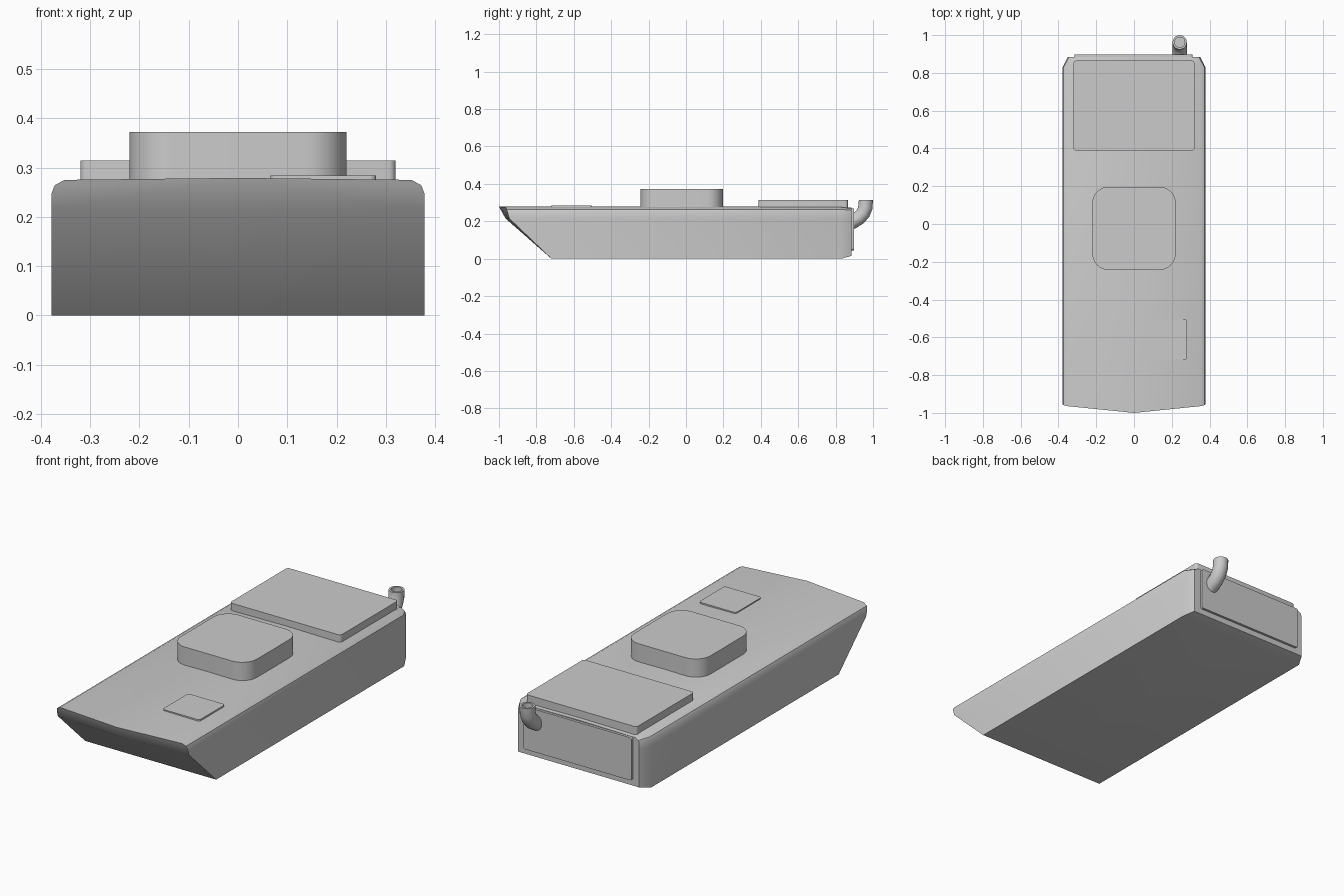
import bpy, bmesh, math
from mathutils import Vector

cube = bpy.data.objects.get("Cube")
if cube:
    bpy.data.objects.remove(cube)

grey = bpy.data.materials.new("plain grey")
grey.use_nodes = True
grey.diffuse_color = (0.6, 0.6, 0.6, 1)
grey.node_tree.nodes["Principled BSDF"].inputs["Base Color"].default_value = (0.6, 0.6, 0.6, 1)


def finish(name, bm, angle=30):
    bmesh.ops.recalc_face_normals(bm, faces=bm.faces)
    mesh = bpy.data.meshes.new(name)
    bm.to_mesh(mesh)
    bm.free()
    mesh.materials.append(grey)
    ob = bpy.data.objects.new(name, mesh)
    bpy.context.collection.objects.link(ob)
    bpy.ops.object.select_all(action="DESELECT")
    ob.select_set(True)
    bpy.context.view_layer.objects.active = ob
    bpy.ops.object.shade_smooth_by_angle(angle=math.radians(angle))
    return ob


def rounded_box(name, low, high, radius, axis, segments=4):
    """Box whose edges running along the given axis are rounded."""
    low, high = Vector(low), Vector(high)
    bm = bmesh.new()
    bmesh.ops.create_cube(bm, size=1)
    for v in bm.verts:
        v.co = (low + high) / 2 + v.co * (high - low)
    edges = [e for e in bm.edges
             if abs((e.verts[0].co - e.verts[1].co).normalized()[axis]) > 0.9]
    bmesh.ops.bevel(bm, geom=edges, offset=radius, segments=segments,
                    profile=0.5, affect="EDGES")
    return finish(name, bm)


# Hull: one half section carried through three stations, then mirrored
section = [(0, 0), (0.378, 0), (0.378, 0.215), (0.378, 0.248),
           (0.372, 0.264), (0.352, 0.275), (0, 0.279)]


def bow(x, z):
    """Raked bow, pointed slightly along the centre line."""
    vee = 1 - x / 0.378
    if z <= 0.215:
        return -0.72 - z / 0.215 * (0.225 + 0.02 * vee)
    return -0.945 - 0.02 * vee - (z - 0.215) / 0.064 * (0.018 + 0.017 * vee)


bm = bmesh.new()
rows = [
    [bm.verts.new((x, bow(x, z), z)) for x, z in section],
    [bm.verts.new((x, 0.83, z)) for x, z in section],
    [bm.verts.new((x * 0.925, 0.885, max(0.015, z - 0.006))) for x, z in section],
]
for a, b in zip(rows, rows[1:]):
    for i in range(len(section) - 1):
        bm.faces.new((a[i], a[i + 1], b[i + 1], b[i]))
bm.faces.new(rows[-1])
nose = bm.verts.new((0, bow(0, 0.215), 0.215))
front = rows[0]
bm.faces.new((front[0], front[1], front[2], nose))
bm.faces.new([nose] + front[2:])
bmesh.ops.mirror(bm, geom=bm.verts[:] + bm.edges[:] + bm.faces[:],
                 axis="X", merge_dist=0.0001)
bmesh.ops.remove_doubles(bm, verts=bm.verts, dist=0.0001)
finish("hull", bm, 32)

# Deck fittings and rear plate
rounded_box("turret_base", (-0.22, -0.243, 0.26), (0.22, 0.197, 0.372), 0.085, 2, 8)
rounded_box("engine_cover", (-0.32, 0.388, 0.26), (0.32, 0.865, 0.314), 0.015, 2)
rounded_box("driver_hatch", (0.066, -0.718, 0.26), (0.28, -0.505, 0.284), 0.012, 2)
rounded_box("rear_plate", (-0.315, 0.87, 0.045), (0.31, 0.898, 0.268), 0.012, 1)

# Exhaust: bent tube with a hollow mouth, swept along a short path
path = [(0.865, 0.185), (0.895, 0.2), (0.925, 0.218), (0.947, 0.243),
        (0.959, 0.272), (0.962, 0.314)]
sides = 20
bm = bmesh.new()
rings = []


def add_ring(centre, tangent, radius):
    across = Vector((1, 0, 0))
    normal = across.cross(tangent)
    rings.append([bm.verts.new(centre + radius * (math.cos(t) * across + math.sin(t) * normal))
                  for t in (2 * math.pi * k / sides for k in range(sides))])


points = [Vector((0.242, y, z)) for y, z in path]
for i, p in enumerate(points):
    ahead = points[min(i + 1, len(points) - 1)]
    behind = points[max(i - 1, 0)]
    up = (ahead - behind).normalized()
    if i == len(points) - 1:
        up = Vector((0, 0, 1))
    add_ring(p, up, 0.038)
add_ring(points[-1], up, 0.027)
add_ring(points[-1] - up * 0.05, up, 0.027)
for a, b in zip(rings, rings[1:]):
    for k in range(sides):
        n = (k + 1) % sides
        bm.faces.new((a[k], a[n], b[n], b[k]))
bm.faces.new(rings[0])
bm.faces.new(rings[-1])
finish("exhaust_pipe", bm, 40)
